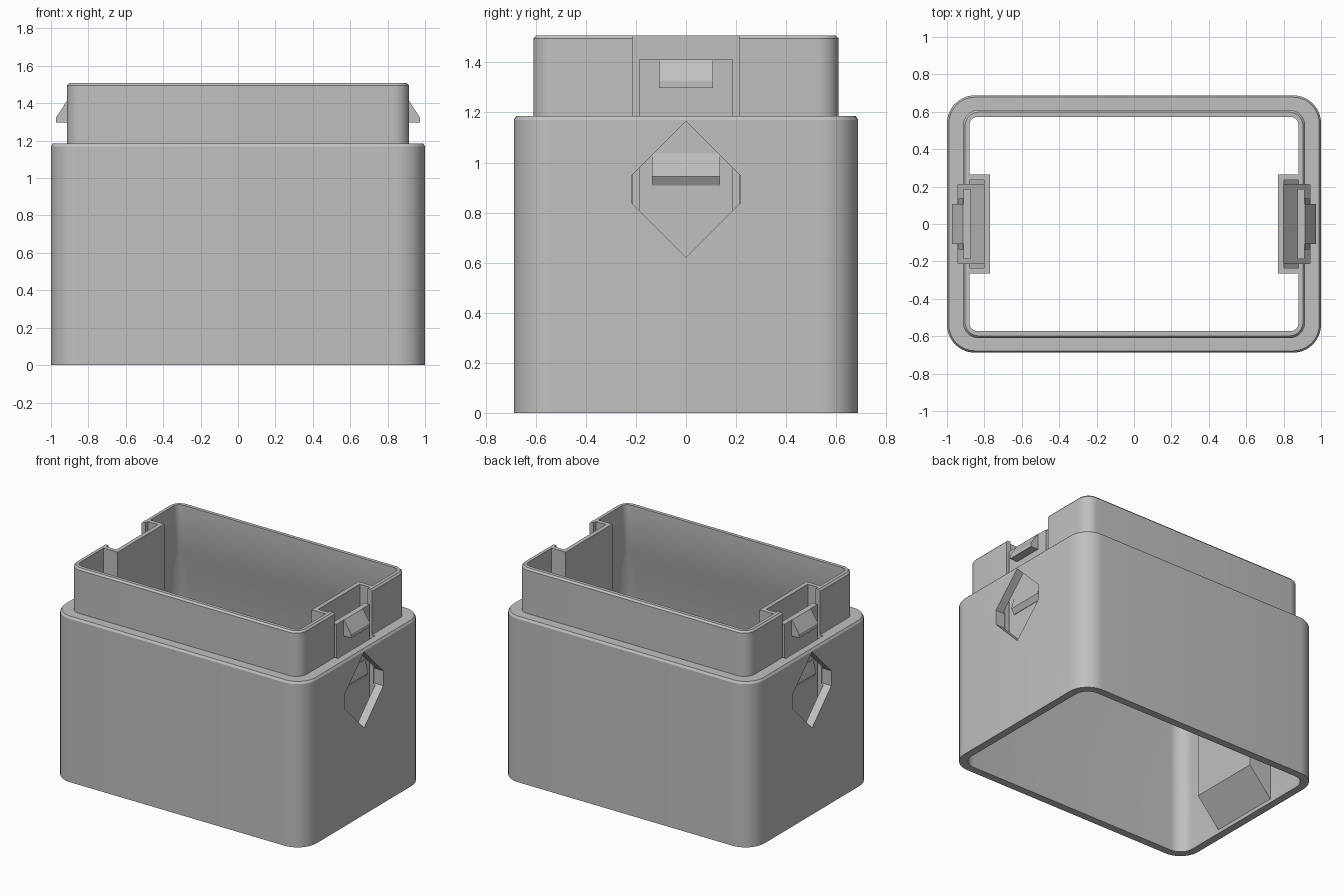
import bpy, bmesh, math

cube = bpy.data.objects.get("Cube")
if cube:
    bpy.data.objects.remove(cube, do_unlink=True)

grey = bpy.data.materials.new("plain grey")
grey.use_nodes = True
grey.diffuse_color = (0.53, 0.53, 0.53, 1)
grey.node_tree.nodes["Principled BSDF"].inputs["Base Color"].default_value = grey.diffuse_color

ARC = 10


def make_object(name, bm):
    bmesh.ops.recalc_face_normals(bm, faces=bm.faces[:])
    mesh = bpy.data.meshes.new(name)
    bm.to_mesh(mesh)
    bm.free()
    obj = bpy.data.objects.new(name, mesh)
    mesh.materials.append(grey)
    bpy.context.collection.objects.link(obj)
    return obj


def rounded_ring(bm, hx, hy, r, z):
    ring = []
    for k, (sx, sy) in enumerate(((1, 1), (-1, 1), (-1, -1), (1, -1))):
        for i in range(ARC + 1):
            a = math.pi / 2 * (k + i / ARC)
            ring.append(bm.verts.new((sx * (hx - r) + r * math.cos(a),
                                      sy * (hy - r) + r * math.sin(a), z)))
    return ring


def prism(name, points, low, high, axis, side):
    """Extrude an outline: axis 'y' takes (x, z) points, axis 'x' takes (y, z)."""
    bm = bmesh.new()

    def place(p, d):
        x, y = (p[0], d) if axis == "y" else (d, p[0])
        return bm.verts.new((x * side, y, p[1]))

    a = [place(p, low) for p in points]
    b = [place(p, high) for p in points]
    bm.faces.new(a)
    bm.faces.new(b)
    n = len(points)
    for i in range(n):
        j = (i + 1) % n
        bm.faces.new((a[i], a[j], b[j], b[i]))
    return make_object(name, bm)


def combine(target, other, operation):
    mod = target.modifiers.new("combine", "BOOLEAN")
    mod.operation = operation
    mod.solver = "EXACT"
    mod.object = other
    bpy.ops.object.select_all(action="DESELECT")
    bpy.context.view_layer.objects.active = target
    target.select_set(True)
    bpy.ops.object.modifier_apply(modifier=mod.name)
    bpy.data.objects.remove(other, do_unlink=True)


# Hollow housing with shoulder, thin collar and flared interior
bm = bmesh.new()
section = [(1.0, 0.688, 0.15, 0), (1.0, 0.688, 0.15, 1.17),
           (0.99, 0.678, 0.14, 1.185), (0.915, 0.61, 0.085, 1.185),
           (0.915, 0.61, 0.085, 1.495), (0.903, 0.598, 0.073, 1.508),
           (0.88, 0.573, 0.045, 1.508), (0.88, 0.573, 0.045, 1.17),
           (0.945, 0.633, 0.1, 1.03), (0.945, 0.633, 0.1, 0)]
rings = [rounded_ring(bm, *s) for s in section]
for lower, upper in zip(rings, rings[1:] + rings[:1]):
    for i in range(len(lower)):
        j = (i + 1) % len(lower)
        bm.faces.new((lower[i], lower[j], upper[j], upper[i]))
housing = make_object("housing", bm)

pocket = [(0.96, 0.01), (0.77, 0.22), (0.77, 1.508), (0.9, 1.508), (0.9, 1.175), (0.96, 1.175)]
slot = [(0.94, 0.1), (0.8, 0.26), (0.8, 1.6), (0.94, 1.6)]
recess = [(0.88, 0.18), (0.801, 0.27), (0.801, 1.6), (0.88, 1.6)]
window = [(0, 1.165), (0.218, 0.947), (0.218, 0.84), (0, 0.622), (-0.218, 0.84), (-0.218, 0.947)]
tongue = [(0.875, 0.15), (0.912, 0.12), (0.912, 1.412), (0.875, 1.412)]
upper_catch = [(0.905, 1.412), (0.915, 1.412), (0.972, 1.325), (0.972, 1.298), (0.905, 1.298)]
lower_catch = [(0.905, 1.037), (0.915, 1.037), (0.937, 0.945), (0.915, 0.908), (0.905, 0.908)]

for side, label in ((1, "left"), (-1, "right")):
    # Latch pocket inside the end wall, open at the top
    combine(housing, prism("pocket", pocket, -0.265, 0.265, "y", side), "UNION")
    combine(housing, prism("slot", slot, -0.212, 0.212, "y", side), "DIFFERENCE")
    combine(housing, prism("recess", recess, -0.235, 0.235, "y", side), "DIFFERENCE")
    # Angular window through the end wall
    combine(housing, prism("window", window, 0.925, 1.1, "x", side), "DIFFERENCE")
    # Springy latch with two catches
    latch = prism(label + "_latch", tongue, -0.187, 0.187, "y", side)
    combine(latch, prism("upper", upper_catch, -0.107, 0.107, "y", side), "UNION")
    combine(latch, prism("lower", lower_catch, -0.135, 0.135, "y", side), "UNION")

# Smooth rounded corners, crisp edges elsewhere
bpy.ops.object.select_all(action="DESELECT")
housing.select_set(True)
bpy.context.view_layer.objects.active = housing
bpy.ops.object.shade_smooth_by_angle(angle=math.radians(30))
